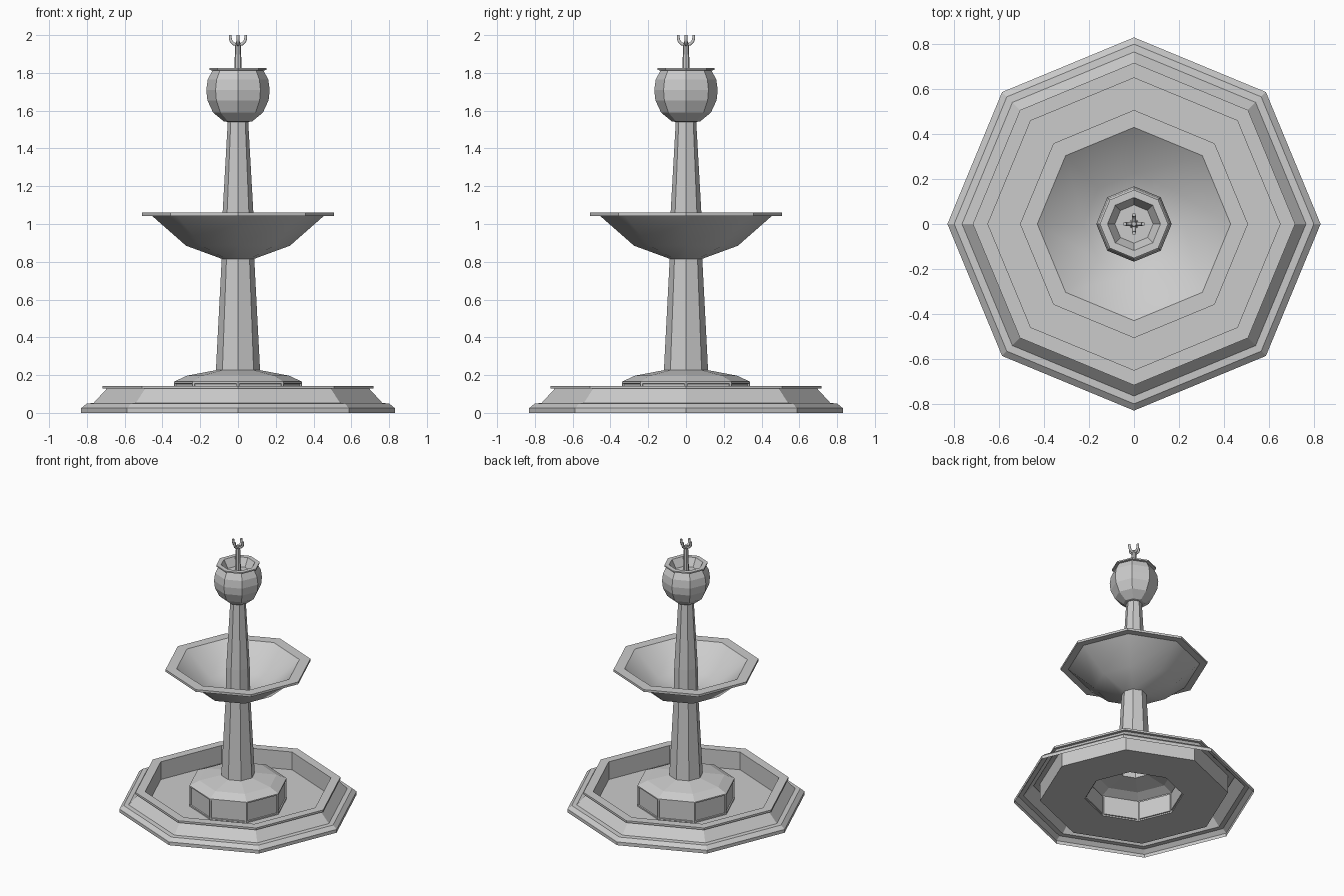
import bpy, bmesh, math
from mathutils import Vector

if "Cube" in bpy.data.objects:
    bpy.data.objects.remove(bpy.data.objects["Cube"])


def lathe(name, profile, sides=8, smooth=None, panel=None):
    """Spin an (r, z) profile; r = 0 closes to a single point."""
    bm = bmesh.new()
    rings = []
    for r, z in profile:
        if r == 0:
            rings.append([bm.verts.new((0, 0, z))] * sides)
        else:
            rings.append([bm.verts.new((r * math.cos(2 * math.pi * i / sides),
                                        r * math.sin(2 * math.pi * i / sides), z))
                          for i in range(sides)])
    for a, b in zip(rings, rings[1:]):
        for i in range(sides):
            j = (i + 1) % sides
            quad = list(dict.fromkeys((a[i], a[j], b[j], b[i])))
            bm.faces.new(quad)
    bm.normal_update()
    if panel:
        walls = [f for f in bm.faces if abs(f.normal.z) < 0.01]
        bmesh.ops.inset_individual(bm, faces=walls, thickness=panel[0])
        bmesh.ops.inset_individual(bm, faces=walls, thickness=0.002, depth=-panel[1])
    me = bpy.data.meshes.new(name)
    bm.to_mesh(me)
    bm.free()
    ob = bpy.data.objects.new(name, me)
    bpy.context.collection.objects.link(ob)
    if smooth:
        bpy.ops.object.select_all(action='DESELECT')
        ob.select_set(True)
        bpy.context.view_layer.objects.active = ob
        bpy.ops.object.shade_smooth_by_angle(angle=math.radians(smooth))
    return ob


# Lower basin: stepped foot, sloped wall, lip, inner wall and floor
lathe("lower_basin", [(0.83, 0), (0.83, 0.025), (0.80, 0.05), (0.765, 0.052),
                      (0.695, 0.128), (0.717, 0.128), (0.717, 0.143),
                      (0.65, 0.143), (0.65, 0.008), (0.34, 0.008)])

# Panelled pedestal in the middle of the basin
lathe("pedestal", [(0.34, 0.008), (0.34, 0.165), (0.27, 0.197), (0.118, 0.226)],
      panel=(0.014, 0.008))

# Tapered column running through the bowl
lathe("column", [(0.117, 0.224), (0.086, 0.82), (0.082, 1.05), (0.054, 1.545)])

# Middle bowl with flat rim
lathe("middle_bowl", [(0.084, 0.815), (0.275, 0.885), (0.455, 1.043), (0.507, 1.043),
                      (0.507, 1.06), (0.43, 1.06), (0.225, 0.895), (0.082, 0.87)],
      smooth=40)

# Top urn with hollow mouth
lathe("top_urn", [(0.05, 1.54), (0.075, 1.543), (0.132, 1.59), (0.162, 1.655),
                  (0.168, 1.71), (0.16, 1.765), (0.135, 1.813), (0.152, 1.815),
                  (0.152, 1.825), (0.118, 1.825), (0.085, 1.765), (0, 1.765)])

# Nozzle stem
lathe("nozzle_stem", [(0.021, 1.765), (0.015, 1.955), (0.010, 1.965), (0, 1.965)])

# Four upturned water spouts
cu = bpy.data.curves.new("water_spouts", 'CURVE')
cu.dimensions = '3D'
cu.bevel_depth = 0.009
cu.bevel_resolution = 1
cu.use_fill_caps = True
for k in range(4):
    d = Vector((math.cos(k * math.pi / 2), math.sin(k * math.pi / 2), 0))
    path = [(0.0, 1.948), (0.022, 1.953), (0.036, 1.966), (0.041, 1.983), (0.041, 2.0)]
    sp = cu.splines.new('POLY')
    sp.points.add(len(path) - 1)
    for p, (r, z) in zip(sp.points, path):
        p.co = (d.x * r, d.y * r, z, 1)
bpy.context.collection.objects.link(bpy.data.objects.new("water_spouts", cu))
